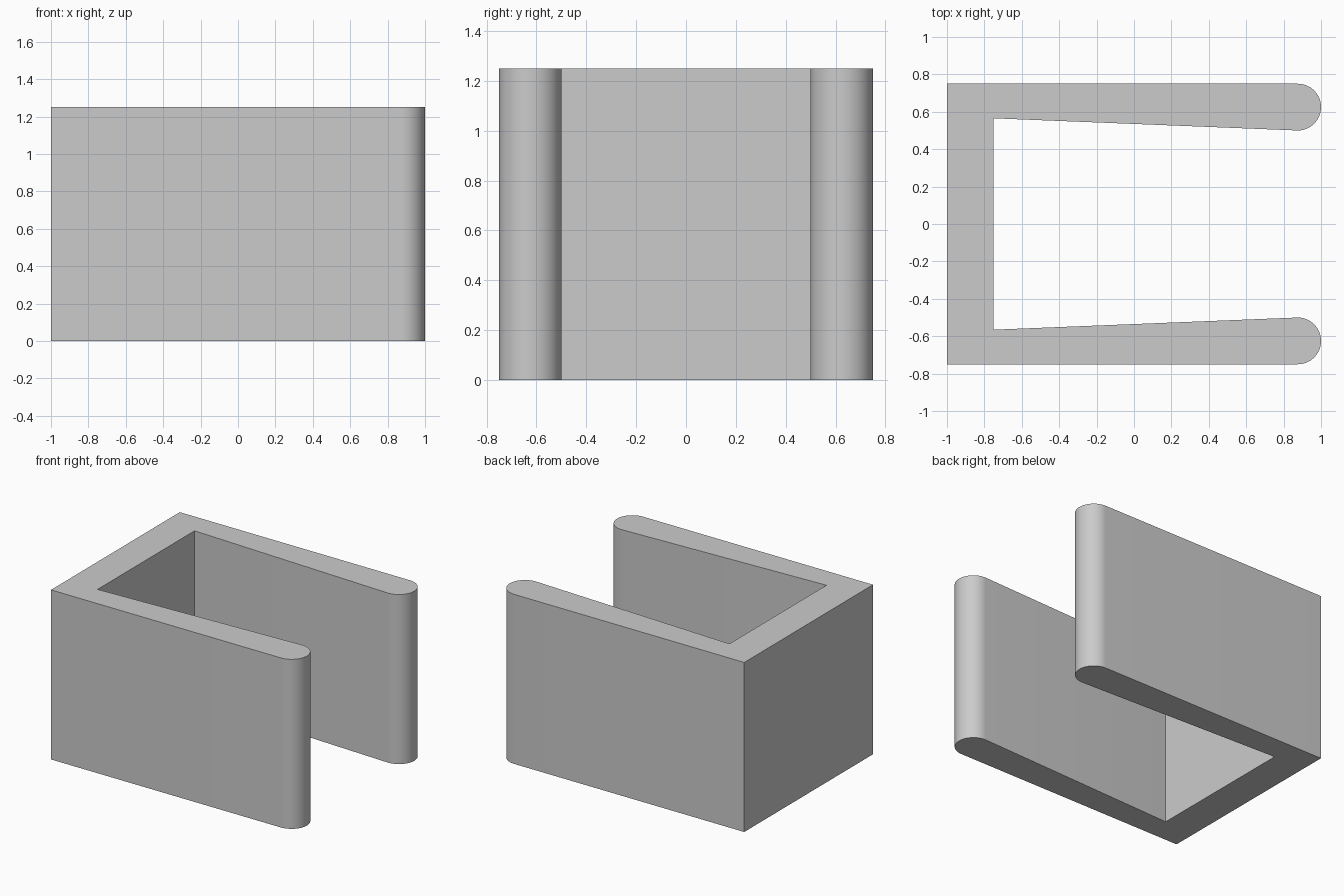
import bpy
import bmesh
from math import cos, sin, pi, radians

HEIGHT = 1.25
TIP_X, TIP_Y, TIP_R = 0.875, 0.625, 0.125
TIP_STEPS = 32

cube = bpy.data.objects.get("Cube")
if cube:
    bpy.data.objects.remove(cube, do_unlink=True)

# Plain grey material
grey = bpy.data.materials.new("plain_grey")
grey.use_nodes = True
colour = (0.6, 0.6, 0.6, 1.0)
grey.diffuse_color = colour
grey.node_tree.nodes["Principled BSDF"].inputs["Base Color"].default_value = colour

# Half profile: outer corner, rounded arm tip, tapered inner corner
half = [(-1.0, 0.75)]
for i in range(TIP_STEPS + 1):
    a = pi / 2 - pi * i / TIP_STEPS
    half.append((TIP_X + TIP_R * cos(a), TIP_Y + TIP_R * sin(a)))
half.append((-0.75, 0.565))
profile = half + [(x, -y) for x, y in reversed(half)]

# Clip body: extruded profile
bm = bmesh.new()
base = bm.faces.new([bm.verts.new((x, y, 0)) for x, y in profile])
top = bmesh.ops.extrude_face_region(bm, geom=[base], use_keep_orig=True)
bmesh.ops.translate(bm, vec=(0, 0, HEIGHT),
                    verts=[g for g in top["geom"] if isinstance(g, bmesh.types.BMVert)])
bmesh.ops.recalc_face_normals(bm, faces=bm.faces)
mesh = bpy.data.meshes.new("clip_body")
bm.to_mesh(mesh)
bm.free()
mesh.materials.append(grey)
body = bpy.data.objects.new("clip_body", mesh)
bpy.context.collection.objects.link(body)

# Smooth rounded tips, keep corners sharp
bpy.ops.object.select_all(action="DESELECT")
body.select_set(True)
bpy.context.view_layer.objects.active = body
bpy.ops.object.shade_smooth_by_angle(angle=radians(30))
